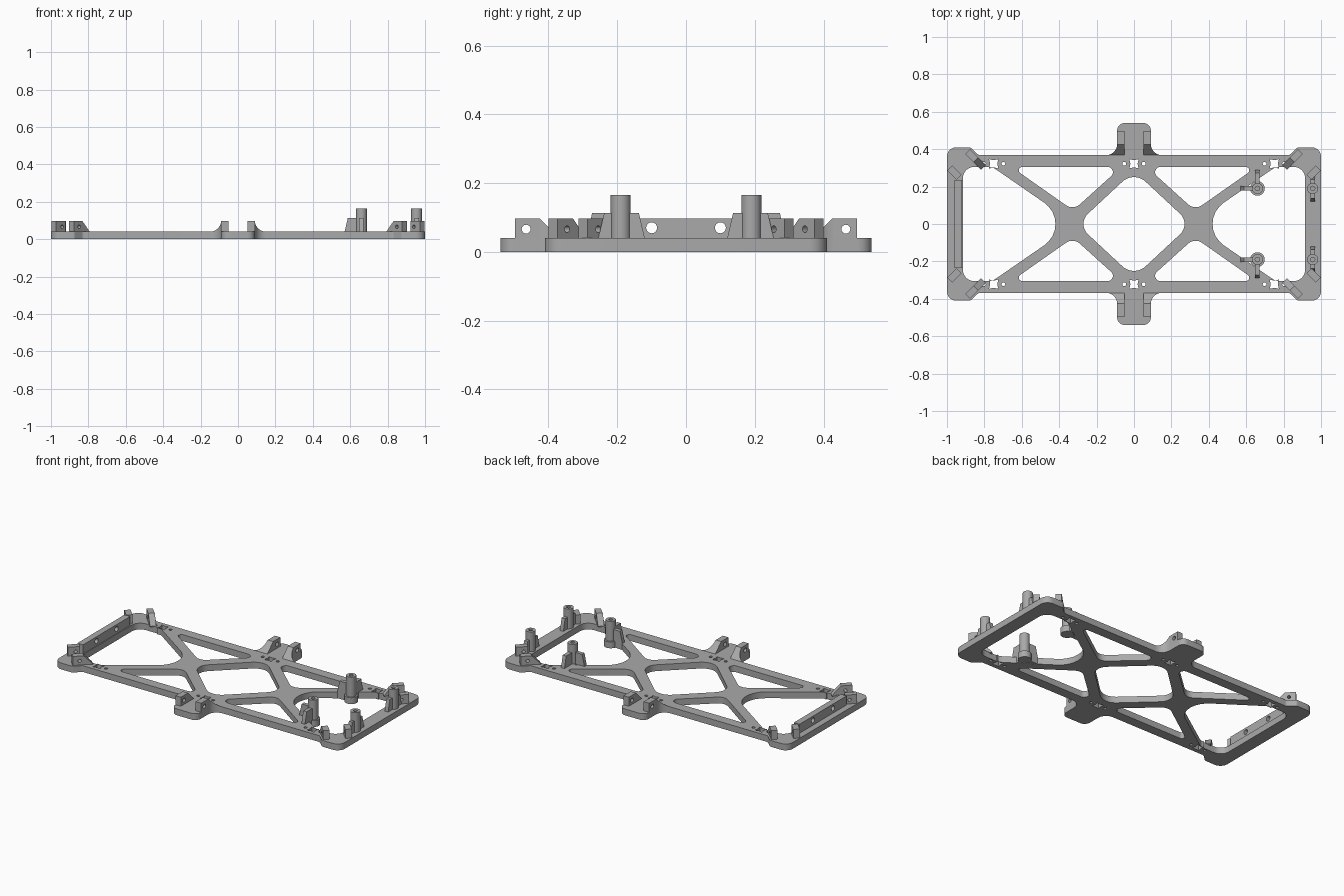
import bpy, bmesh, math
from mathutils import Matrix, Vector

if "Cube" in bpy.data.objects:
    bpy.data.objects.remove(bpy.data.objects["Cube"])

grey = bpy.data.materials.new("grey plastic")
grey.use_nodes = True
COLOUR = (0.4, 0.4, 0.4, 1)
grey.diffuse_color = COLOUR
grey.node_tree.nodes["Principled BSDF"].inputs["Base Color"].default_value = COLOUR

T, LUG_TOP, POST_TOP = 0.04, 0.097, 0.165


def rounded(corners, steps=8):
    """Loop of (x, y, radius) corners with each corner filleted."""
    out, n = [], len(corners)
    for i, (x, y, r) in enumerate(corners):
        p = Vector((x, y))
        if r == 0:
            out.append(p)
            continue
        a = (Vector(corners[i - 1][:2]) - p).normalized()
        b = (Vector(corners[(i + 1) % n][:2]) - p).normalized()
        half = a.angle(b) / 2
        centre = p + (a + b).normalized() * r / math.sin(half)
        start = p + a * r / math.tan(half) - centre
        end = p + b * r / math.tan(half) - centre
        sweep = start.angle_signed(end)
        for k in range(steps + 1):
            out.append(centre + Matrix.Rotation(-sweep * k / steps, 2) @ start)
    return out


def circle(x, y, r, n=20):
    return [(x + r * math.cos(k * math.tau / n), y + r * math.sin(k * math.tau / n)) for k in range(n)]


def flip(loop, sx, sy):
    return [(p[0] * sx, p[1] * sy, *p[2:]) for p in loop]


def prism(name, loops, z0, z1, matrix=Matrix(), cut=None):
    """Extrude an outline with holes; optionally slice off the part beyond a plane."""
    cu = bpy.data.curves.new(name, "CURVE")
    cu.dimensions, cu.fill_mode, cu.extrude = "2D", "BOTH", (z1 - z0) / 2
    for loop in loops:
        sp = cu.splines.new("POLY")
        sp.points.add(len(loop) - 1)
        for pt, p in zip(sp.points, loop):
            pt.co = (p[0], p[1], 0, 1)
        sp.use_cyclic_u = True
    tmp = bpy.data.objects.new("outline", cu)
    bpy.context.collection.objects.link(tmp)
    dg = bpy.context.evaluated_depsgraph_get()
    me = bpy.data.meshes.new_from_object(tmp.evaluated_get(dg))
    bpy.data.objects.remove(tmp)
    bm = bmesh.new()
    bm.from_mesh(me)
    bmesh.ops.remove_doubles(bm, verts=bm.verts, dist=1e-5)
    bmesh.ops.transform(bm, verts=bm.verts, matrix=matrix @ Matrix.Translation((0, 0, (z0 + z1) / 2)))
    if cut:
        geom = bm.verts[:] + bm.edges[:] + bm.faces[:]
        bmesh.ops.bisect_plane(bm, geom=geom, plane_co=cut[0], plane_no=cut[1], clear_outer=True)
        bmesh.ops.holes_fill(bm, edges=[e for e in bm.edges if e.is_boundary], sides=0)
    bmesh.ops.recalc_face_normals(bm, faces=bm.faces)
    bm.to_mesh(me)
    bm.free()
    me.name = name
    me.materials.clear()
    me.materials.append(grey)
    ob = bpy.data.objects.new(name, me)
    bpy.context.collection.objects.link(ob)
    bpy.ops.object.select_all(action="DESELECT")
    ob.select_set(True)
    bpy.context.view_layer.objects.active = ob
    bpy.ops.object.shade_smooth_by_angle(angle=math.radians(30))
    return ob


def upright(origin, direction):
    """Frame whose local x runs along direction and local y points up."""
    d = Vector((*direction, 0)).normalized()
    up = Vector((0, 0, 1))
    n = d.cross(up)
    m = Matrix((d, up, n)).transposed().to_4x4()
    m.translation = (*origin, 0)
    return m


# Base plate outline: one quadrant mirrored round
quarter = [(1, 0.41, 0.05), (0.875, 0.41, 0.015), (0.83, 0.368, 0.02),
           (0.09, 0.368, 0.06), (0.09, 0.54, 0.04)]
half = quarter + flip(quarter, -1, 1)[::-1]
loops = [rounded(half + flip(half, 1, -1)[::-1])]

# Truss openings: centre diamond, end windows and four triangles
loops.append(rounded([(0.305, 0, 0.075), (0, 0.284, 0.09), (-0.305, 0, 0.075), (0, -0.284, 0.09)]))
window = [(0.915, 0.305, 0.06), (0.757, 0.305, 0.08), (0.315, 0, 0.138),
          (0.757, -0.305, 0.08), (0.915, -0.305, 0.06)]
triangle = [(0.655, 0.305, 0.018), (0.325, 0.073, 0.06), (0.068, 0.305, 0.028)]
for sx in (1, -1):
    loops.append(rounded(flip(window, sx, 1)))
    for sy in (1, -1):
        loops.append(rounded(flip(triangle, sx, sy)))

# Rail fixings: a bowed square hole between two screw holes
for x in (-0.75, 0, 0.75):
    for y in (-0.322, 0.322):
        star = []
        for k in range(8):
            r = 0.035 if k % 2 else 0.019
            a = k * math.pi / 4
            star.append((x + r * math.cos(a), y + r * math.sin(a)))
        loops += [star, circle(x - 0.052, y, 0.01, 12), circle(x + 0.052, y, 0.01, 12)]
prism("base_plate", loops, 0, T)


def lug(name, outer, inner, ramp, hole_at, hole_r, thick):
    """Pierced ear running from its outer end inwards, with an optional ramp."""
    d = Vector(inner) - Vector(outer)
    length = d.length
    shape = [(0, T - 0.005), (0, LUG_TOP), (length, LUG_TOP), (length + ramp, T), (length + ramp, T - 0.005)]
    prism(name, [shape, circle(hole_at, 0.066, hole_r, 16)], -thick / 2, thick / 2, upright(outer, d))


for sx in (1, -1):
    for sy in (1, -1):
        side = ("left" if sx > 0 else "right") + ("_back" if sy > 0 else "_front")
        # Corner ear pairs
        lug("corner_ear_" + side, (sx * 0.89, sy * 0.387), (sx * 0.845, sy * 0.342),
            0.055, 0.04, 0.01, 0.037)
        lug("end_ear_" + side, (sx * 0.985, sy * 0.3), (sx * 0.935, sy * 0.25), 0.0, 0.045, 0.01, 0.037)
        # Side tab ears with a flared, sloping foot
        lug("tab_ear_" + side, (sx * 0.071, sy * 0.497), (sx * 0.071, sy * 0.425),
            0.0, 0.032, 0.013, 0.038)
        foot = [(0.052, 0.368, 0), (0.16, 0.368, 0), (0.09, 0.368, 0.055), (0.09, 0.428, 0), (0.052, 0.428, 0)]
        foot = [(0.052, 0.368, 0)] + [
            (0.15 - 0.06 * math.sin(a), 0.428 - 0.06 * math.cos(a), 0)
            for a in [k * math.pi / 16 for k in range(9)]] + [(0.052, 0.428, 0)]
        prism("tab_foot_" + side, [flip(foot, sx, sy)], T - 0.005, LUG_TOP,
              cut=((0, sy * 0.368, T), (0, -sy, 1)))

# Pierced end wall beside the right-hand window
wall = [(-0.235, T - 0.005), (0.235, T - 0.005), (0.235, LUG_TOP), (-0.235, LUG_TOP)]
prism("end_wall", [wall, circle(-0.1, 0.07, 0.016), circle(0.1, 0.07, 0.016)],
      -0.02, 0.02, upright((-0.94, 0), (0, 1)))


def rib(name, origin, direction, reach, base):
    """Gusset leaning against a post."""
    shape = [(0, base), (reach, base), (reach, T), (reach - 0.017, 0.113), (0.02, 0.113), (0.02, base + 0.001)]
    prism(name, [shape[1:]], -0.012, 0.012, upright(origin, direction))


# Four hollow screw posts with gussets
for sy in (1, -1):
    side = "back" if sy > 0 else "front"
    for x, place in ((0.955, "end"), (0.66, "inner")):
        c = (x, sy * 0.19)
        tag = place + "_" + side
        prism("post_" + tag, [circle(*c, 0.029, 32), circle(*c, 0.012)], T, POST_TOP)
        if place == "inner":
            prism("post_pad_" + tag, [circle(*c, 0.039, 32)], 0, T)
            rib("post_rib_long_" + tag, c, (0, sy), 0.1, 0.0)
            rib("post_rib_side_" + tag, c, (-1, 0), 0.09, 0.0)
        else:
            rib("post_rib_outer_" + tag, c, (0, sy), 0.065, T - 0.005)
            rib("post_rib_inner_" + tag, c, (0, -sy), 0.07, T - 0.005)
